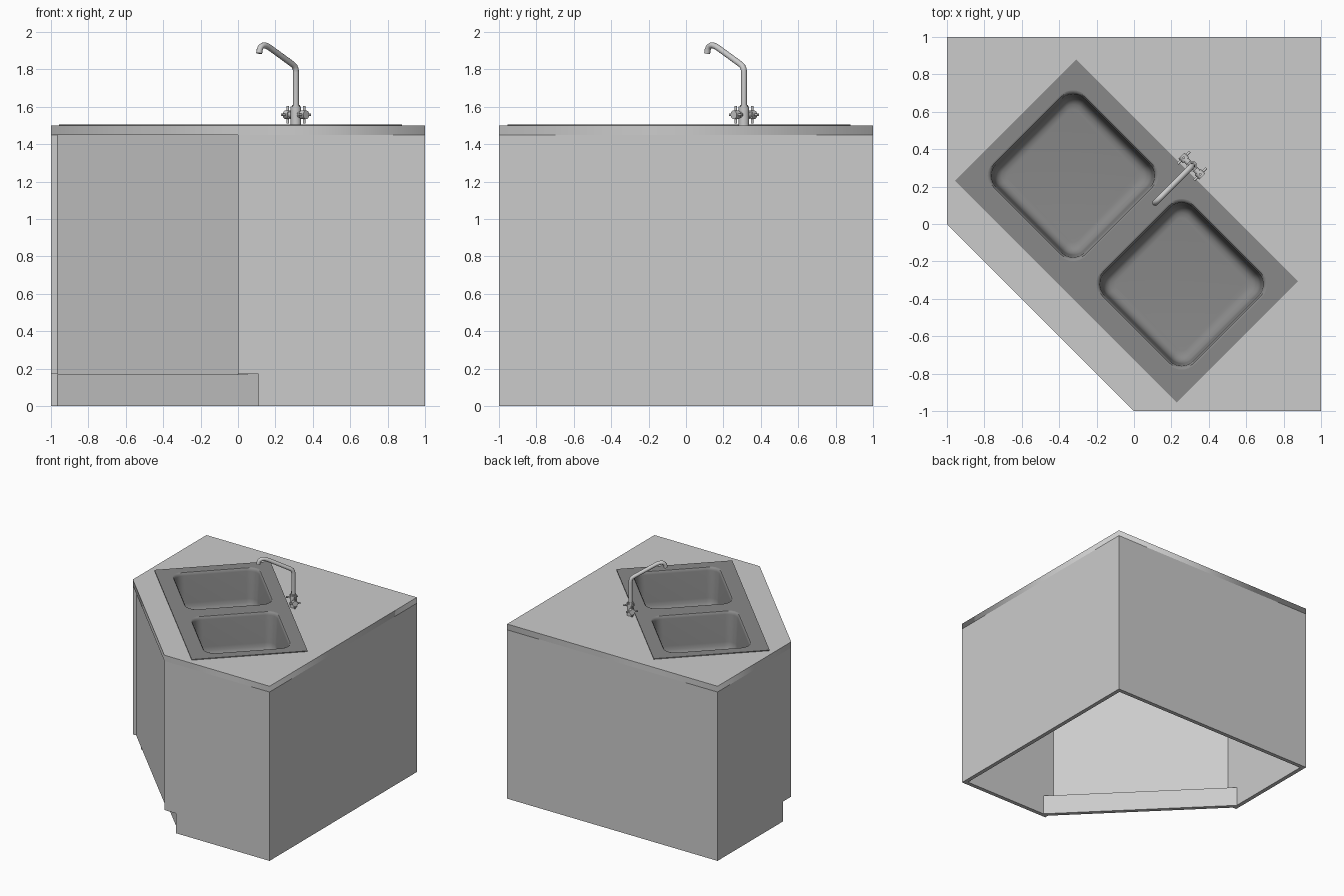
import bpy, bmesh, math
from mathutils import Vector, Matrix

if "Cube" in bpy.data.objects:
    bpy.data.objects.remove(bpy.data.objects["Cube"])

T = 0.035                               # panel thickness
ROT = Matrix.Rotation(-math.pi / 4, 4, 'Z')   # sink frame: u along the front, v to the back corner


def finish(ob, smooth=False, mat=None):
    bpy.ops.object.select_all(action='DESELECT')
    ob.select_set(True)
    bpy.context.view_layer.objects.active = ob
    if ob.type == 'CURVE':
        bpy.ops.object.convert(target='MESH')
        ob = bpy.context.object
    if smooth:
        bpy.ops.object.shade_smooth_by_angle(angle=math.radians(40))
    if mat:
        ob.data.materials.append(mat)
    return ob


def from_bmesh(name, bm):
    me = bpy.data.meshes.new(name)
    bm.to_mesh(me)
    bm.free()
    ob = bpy.data.objects.new(name, me)
    bpy.context.collection.objects.link(ob)
    return ob


def prism(name, pts, vec, swap=False):
    """Extrude a planar outline; swap reflects it across the x = y diagonal."""
    bm = bmesh.new()
    f = bm.faces.new([bm.verts.new(p) for p in pts])
    ext = bmesh.ops.extrude_face_region(bm, geom=[f])['geom']
    bmesh.ops.translate(bm, vec=vec, verts=[g for g in ext if isinstance(g, bmesh.types.BMVert)])
    if swap:
        for v in bm.verts:
            v.co.x, v.co.y = v.co.y, v.co.x
    bmesh.ops.recalc_face_normals(bm, faces=bm.faces)
    return from_bmesh(name, bm)


def slab(name, loops, z0, z1):
    """Flat plate from an outline and hole loops."""
    cu = bpy.data.curves.new(name, 'CURVE')
    cu.dimensions, cu.fill_mode, cu.extrude = '2D', 'BOTH', (z1 - z0) / 2
    for loop in loops:
        s = cu.splines.new('POLY')
        s.points.add(len(loop) - 1)
        for p, c in zip(s.points, loop):
            p.co = (c[0], c[1], 0, 1)
        s.use_cyclic_u = True
    ob = bpy.data.objects.new(name, cu)
    bpy.context.collection.objects.link(ob)
    ob.location.z = (z0 + z1) / 2
    return ob


def rect(u0, u1, v0, v1):
    return [(u0, v0), (u1, v0), (u1, v1), (u0, v1)]


def rounded(cu, cv, half, r, n=8):
    out = []
    for k, (sx, sy) in enumerate([(1, 1), (-1, 1), (-1, -1), (1, -1)]):
        for i in range(n + 1):
            a = math.pi / 2 * (k + i / n)
            out.append((cu + sx * (half - r) + r * math.cos(a), cv + sy * (half - r) + r * math.sin(a)))
    return out


def rod(name, p, q, r, sides=16):
    p, q = ROT @ Vector(p), ROT @ Vector(q)
    bpy.ops.mesh.primitive_cylinder_add(vertices=sides, radius=r, depth=(q - p).length, location=(p + q) / 2)
    ob = bpy.context.object
    ob.name = name
    ob.rotation_euler = (q - p).to_track_quat('Z', 'Y').to_euler()
    finish(ob, True)


dark = bpy.data.materials.new("dark_steel")
dark.diffuse_color = (0.25, 0.25, 0.25, 1)
dark.use_nodes = True
dark.node_tree.nodes["Principled BSDF"].inputs["Base Color"].default_value = dark.diffuse_color

# Side and back panels, mirrored across the diagonal
side = [(0, .17), (.11, .17), (.11, 0), (1 - T, 0), (1 - T, 1.45), (0, 1.45)]
for swap, label in ((False, "right"), (True, "left")):
    prism(label + "_side_panel", [(x, -1, z) for x, z in side], (0, T, 0), swap)
    y1 = 1 - T if swap else 1
    prism(label + "_back_panel", [(1 - T, -1, 0), (1, -1, 0), (1, y1, 0), (1 - T, y1, 0)], (0, 0, 1.45), swap)


# Diagonal door and recessed toe kick
def diagonal(name, s, z0, z1):
    e, d = 1 - T, T * math.sqrt(2)
    prism(name, [(-e, s, z0), (s, -e, z0), (s + d, -e, z0), (-e, s + d, z0)], (0, 0, z1 - z0))


diagonal("door", 0, .165, 1.45)
diagonal("toe_kick", .11, 0, .17)

# Countertop with sink cut-out
hole = [(ROT @ Vector((u, v, 0)))[:2] for u, v in rect(-.8, .8, -.46, .36)]
finish(slab("countertop", [[(-1, 0), (0, -1), (1, -1), (1, 1), (-1, 1)], hole], 1.45, 1.5))

# Sink deck and two basins
HALF, RAD, CV = .352, .1, -.048
centres = (-.413, .408)
deck = slab("sink_deck", [rect(-.84, .836, -.513, .403)] + [rounded(c, CV, HALF, RAD) for c in centres], 1.498, 1.506)
deck.rotation_euler.z = -math.pi / 4
finish(deck, mat=dark)
profile = [(0, 1.506), (.008, 1.504), (.015, 1.494), (.018, 1.48), (.03, 1.25),
           (.035, 1.22), (.048, 1.197), (.066, 1.184), (.09, 1.18)]
for c, label in zip(centres, ("left", "right")):
    bm = bmesh.new()
    rings = [[bm.verts.new((u, v, z)) for u, v in rounded(c, CV, HALF - d, RAD - d * .7)] for d, z in profile]
    for a, b in zip(rings, rings[1:]):
        for j in range(len(a)):
            k = (j + 1) % len(a)
            bm.faces.new((a[j], a[k], b[k], b[j]))
    bm.faces.new(rings[-1])
    bm.transform(ROT)
    finish(from_bmesh(label + "_basin", bm), True, dark)

# Faucet body and spout
FV = .438
rod("faucet_body", (0, FV, 1.5), (0, FV, 1.6), .028, 24)
rod("faucet_collar", (0, FV, 1.6), (0, FV, 1.61), .022, 24)
path = [(.31, 1.6), (.31, 1.785), (.308, 1.803), (.302, 1.817), (.29, 1.828), (.175, 1.912), (.16, 1.922),
        (.145, 1.928), (.131, 1.927), (.121, 1.918), (.116, 1.905), (.113, 1.885)]
cu = bpy.data.curves.new("spout", 'CURVE')
cu.dimensions, cu.bevel_depth, cu.bevel_resolution, cu.use_fill_caps = '3D', .016, 4, True
s = cu.splines.new('POLY')
s.points.add(len(path) - 1)
for p, (x, z) in zip(s.points, path):
    p.co = (x, x, z, 1)
spout = bpy.data.objects.new("spout", cu)
bpy.context.collection.objects.link(spout)
finish(spout, True)

# Cross-handle taps on both sides
ZT = 1.557
for sgn, label in ((-1, "left"), (1, "right")):
    rod(label + "_tap_stem", (0, FV, ZT), (sgn * .07, FV, ZT), .016)
    rod(label + "_tap_hub", (sgn * .045, FV, ZT), (sgn * .078, FV, ZT), .023)
    rod(label + "_tap_spoke_upright", (sgn * .062, FV, ZT - .046), (sgn * .062, FV, ZT + .046), .007, 10)
    rod(label + "_tap_spoke_level", (sgn * .062, FV - .046, ZT), (sgn * .062, FV + .046, ZT), .007, 10)
